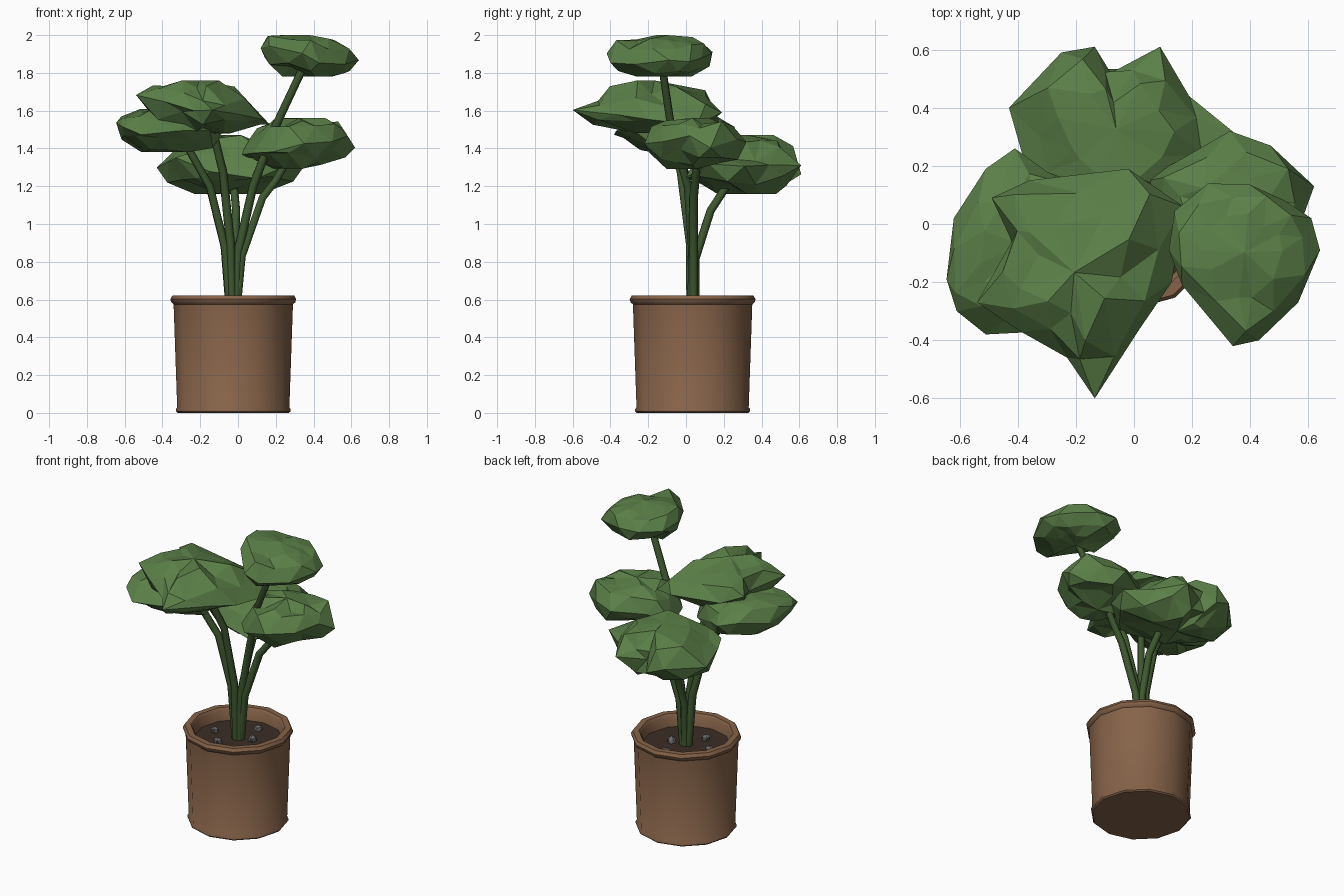
import bpy, bmesh, random
from math import cos, sin, pi
from mathutils import Vector

if "Cube" in bpy.data.objects:
    bpy.data.objects.remove(bpy.data.objects["Cube"])

PX, PY = -0.025, 0.035          # pot axis


def material(name, rgb):
    m = bpy.data.materials.new(name)
    m.diffuse_color = (*rgb, 1)
    m.use_nodes = True
    m.node_tree.nodes["Principled BSDF"].inputs["Base Color"].default_value = m.diffuse_color
    return m


CLAY = material("clay", (0.24, 0.125, 0.067))
SOIL = material("soil", (0.045, 0.026, 0.018))
STONE = material("stone", (0.15, 0.15, 0.15))
LEAF = material("leaf", (0.105, 0.215, 0.065))
STEM = material("stem", (0.05, 0.10, 0.03))


def finish(bm, name, mat, smooth=False):
    bmesh.ops.recalc_face_normals(bm, faces=bm.faces)
    me = bpy.data.meshes.new(name)
    bm.to_mesh(me)
    bm.free()
    ob = bpy.data.objects.new(name, me)
    bpy.context.collection.objects.link(ob)
    me.materials.append(mat)
    if smooth:
        bpy.ops.object.select_all(action='DESELECT')
        ob.select_set(True)
        bpy.context.view_layer.objects.active = ob
        bpy.ops.object.shade_smooth_by_angle(angle=0.7)
    return ob


def lathe(name, profile, mat, n=12):
    bm = bmesh.new()
    rings = [[bm.verts.new((PX + r * cos(2 * pi * i / n), PY + r * sin(2 * pi * i / n), z))
              for i in range(n)] for r, z in profile]
    for a, b in zip(rings, rings[1:]):
        for i in range(n):
            j = (i + 1) % n
            bm.faces.new((a[i], a[j], b[j], b[i]))
    bm.faces.new(rings[0])
    bm.faces.new(rings[-1])
    return finish(bm, name, mat, True)


# Pot with rolled rim and foot, and the soil disc inside
lathe("pot", [(0.295, 0), (0.304, 0.008), (0.304, 0.02), (0.297, 0.03), (0.316, 0.575),
              (0.328, 0.585), (0.333, 0.602), (0.322, 0.622), (0.285, 0.622),
              (0.272, 0.605), (0.268, 0.50)], CLAY)
lathe("soil", [(0.269, 0.51), (0.269, 0.54)], SOIL)

# Pebbles on the soil
random.seed(4)
for k, (x, y) in enumerate([(-0.06, -0.12), (0.09, 0.02), (-0.12, 0.14), (0.03, 0.17), (-0.17, 0.0)]):
    bm = bmesh.new()
    bmesh.ops.create_icosphere(bm, subdivisions=1, radius=0.03)
    for v in bm.verts:
        v.co *= random.uniform(0.75, 1.2)
        v.co += Vector((PX + x, PY + y, 0.55))
    finish(bm, f"pebble_{k + 1}", STONE)


# Stems: tapering swept tubes fanning out from the pot centre
def stem(name, pts):
    cu = bpy.data.curves.new(name, 'CURVE')
    cu.dimensions = '3D'
    cu.bevel_depth = 0.025
    cu.bevel_resolution = 1
    cu.use_fill_caps = True
    sp = cu.splines.new('POLY')
    sp.points.add(len(pts) - 1)
    for i, (p, q) in enumerate(zip(sp.points, pts)):
        p.co = (*q, 1)
        p.radius = 1.0 - 0.2 * i / len(pts)
    cu.materials.append(STEM)
    bpy.context.collection.objects.link(bpy.data.objects.new(name, cu))


stem("stem_top", [(-0.015, 0.03, 0.52), (0.0, 0.035, 0.85), (0.08, 0.01, 1.2),
                  (0.2, -0.08, 1.52), (0.36, -0.13, 1.86)])
stem("stem_right", [(-0.01, 0.04, 0.52), (0.02, 0.04, 0.83), (0.13, 0.04, 1.14),
                    (0.2, 0.05, 1.23), (0.3, 0.06, 1.4)])
stem("stem_left", [(-0.04, 0.035, 0.52), (-0.07, 0.03, 0.88), (-0.15, 0.01, 1.2), (-0.32, -0.06, 1.5)])
stem("stem_front", [(-0.03, 0.025, 0.52), (-0.04, 0.02, 0.9), (-0.08, -0.03, 1.28), (-0.16, -0.15, 1.6)])
stem("stem_back", [(-0.025, 0.045, 0.52), (-0.02, 0.05, 0.82), (-0.01, 0.13, 1.07), (-0.03, 0.28, 1.3)])


# Leaf clumps: a plan outline lofted into a faceted, flattened blob
def clump(name, outline, z0, z1, tilt, seed, edge=0.45):
    rnd = random.Random(seed)
    n = len(outline)
    rim = [Vector(p) for p in outline]
    c = sum(rim, Vector((0, 0))) / n
    h = z1 - z0

    def ring(bm, scale, level, half, jitter):
        out = []
        for i in range(n):
            p = (rim[i] + rim[(i + 1) % n]) / 2 if half else rim[i]
            d = (p - c) * scale * (1 + rnd.uniform(-jitter, jitter))
            z = z0 + h * (level + rnd.uniform(-1, 1) * (0.06 + jitter * 0.6)) + tilt * d.x
            out.append(bm.verts.new((c.x + d.x, c.y + d.y, max(z0, min(z1, z)))))
        return out

    bm = bmesh.new()
    low = ring(bm, 0.5, 0.06, False, 0.14)
    under = ring(bm, 0.87, 0.25, True, 0.1)
    mid = [*ring(bm, 1.0, edge, False, 0.0)]
    for v in mid:
        v.co.z += rnd.uniform(-0.12, 0.12) * h
    over = ring(bm, 0.86, edge + 0.27, True, 0.1)
    top = ring(bm, 0.52, 0.94, False, 0.12)
    for a, b, half in ((low, under, 0), (under, mid, 1), (mid, over, 0), (over, top, 1)):
        for i in range(n):
            j = (i + 1) % n
            if half:
                bm.faces.new((a[i], a[j], b[j]))
                bm.faces.new((a[i], b[j], b[i]))
            else:
                bm.faces.new((a[i], a[j], b[i]))
                bm.faces.new((a[j], b[j], b[i]))
    for r, z in ((low, z0), (top, z1)):
        v = bm.verts.new((c.x, c.y, z))
        for i in range(n):
            bm.faces.new((r[i], r[(i + 1) % n], v))
    finish(bm, name, LEAF)


clump("leaves_top", [(0.255, 0.14), (0.4, 0.135), (0.52, 0.08), (0.61, 0.02), (0.64, -0.09),
                     (0.565, -0.27), (0.43, -0.40), (0.34, -0.42), (0.165, -0.21),
                     (0.12, -0.09), (0.14, 0.045)], 1.78, 2.0, -0.12, 1, 0.5)
clump("leaves_front", [(-0.02, 0.19), (-0.36, 0.15), (-0.49, 0.09), (-0.42, -0.06), (-0.54, -0.27),
                       (-0.39, -0.37), (-0.23, -0.46), (-0.135, -0.60), (0.02, -0.36),
                       (0.13, -0.2), (0.17, 0.06)], 1.48, 1.76, -0.13, 2, 0.42)
clump("leaves_left", [(-0.41, 0.26), (-0.51, 0.19), (-0.62, 0.02), (-0.645, -0.19), (-0.61, -0.30),
                      (-0.51, -0.38), (-0.32, -0.37), (-0.15, -0.28), (-0.08, -0.05),
                      (-0.17, 0.13), (-0.3, 0.18)], 1.38, 1.61, -0.05, 3, 0.5)
clump("leaves_back", [(-0.43, 0.40), (-0.25, 0.59), (-0.135, 0.61), (-0.08, 0.52), (0.09, 0.61),
                      (0.19, 0.44), (0.35, 0.31), (0.28, 0.12), (0.1, -0.01), (-0.15, 0.03),
                      (-0.33, 0.1), (-0.37, 0.19)], 1.16, 1.47, -0.05, 4, 0.45)
clump("leaves_right", [(0.33, 0.32), (0.47, 0.27), (0.62, 0.13), (0.58, 0.02), (0.5, -0.12),
                       (0.35, -0.22), (0.18, -0.19), (0.08, -0.08), (0.0, 0.14),
                       (0.14, 0.21)], 1.29, 1.56, 0.08, 5, 0.5)
